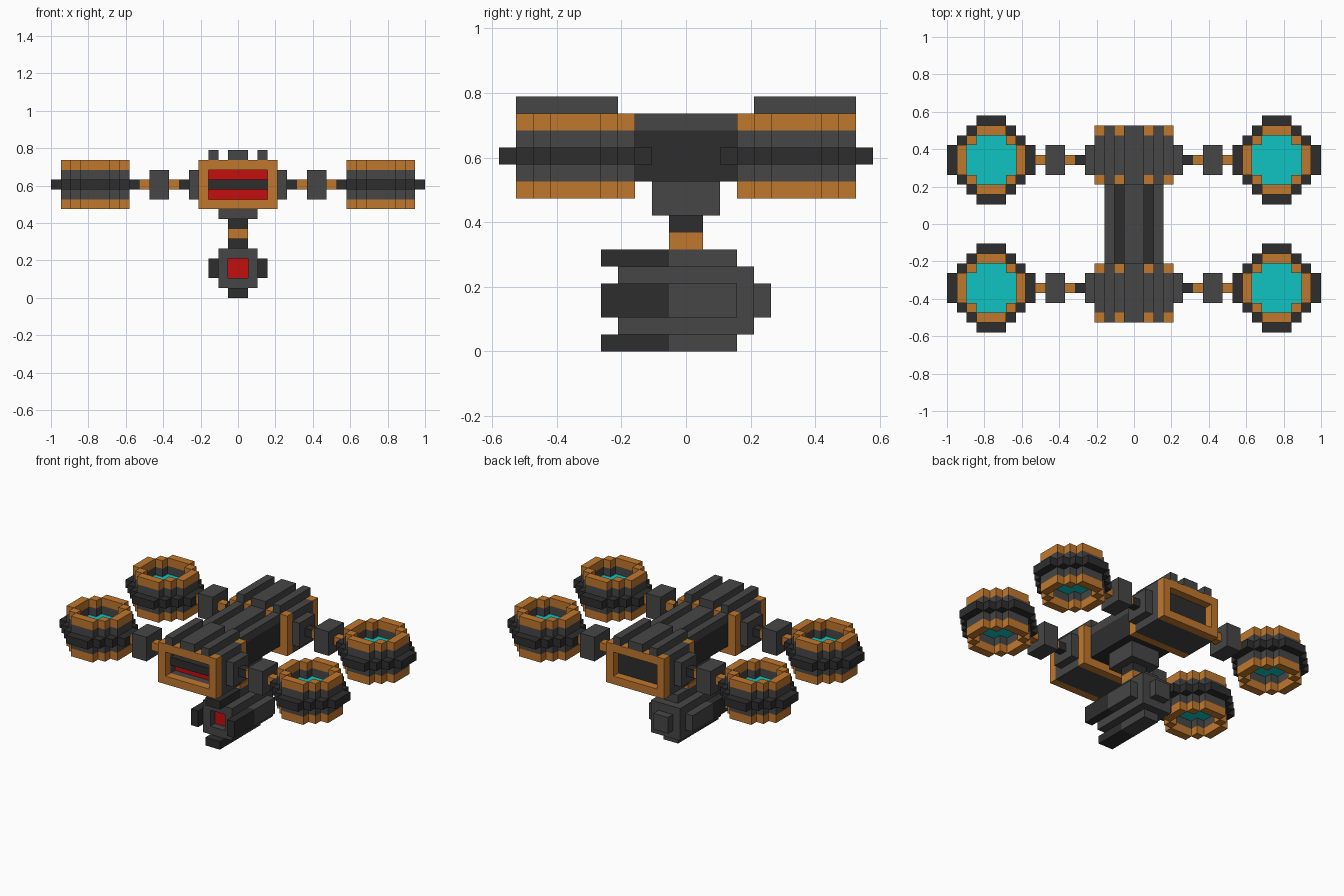
import bpy, bmesh

U = 2 / 38  # one block unit

if "Cube" in bpy.data.objects:
    bpy.data.objects.remove(bpy.data.objects["Cube"], do_unlink=True)


def make_mat(name, rgb):
    m = bpy.data.materials.new(name)
    m.use_nodes = True
    m.diffuse_color = (*rgb, 1)
    m.node_tree.nodes["Principled BSDF"].inputs["Base Color"].default_value = (*rgb, 1)
    return m


GRAY = make_mat("gray metal", (0.061, 0.061, 0.061))
DARK = make_mat("dark metal", (0.027, 0.027, 0.027))
ORANGE = make_mat("orange trim", (0.53, 0.187, 0.027))
RED = make_mat("red light", (0.54, 0.0045, 0.0045))
CYAN = make_mat("cyan glow", (0.005, 0.54, 0.54))


def finish(bm, name, mat):
    bmesh.ops.recalc_face_normals(bm, faces=bm.faces)
    me = bpy.data.meshes.new(name)
    bm.to_mesh(me)
    bm.free()
    me.materials.append(mat)
    ob = bpy.data.objects.new(name, me)
    bpy.context.collection.objects.link(ob)
    return ob


def boxes(name, mat, *spans):
    """One object from boxes given as (x0, x1, y0, y1, z0, z1) in block units."""
    bm = bmesh.new()
    for x0, x1, y0, y1, z0, z1 in spans:
        vs = bmesh.ops.create_cube(bm, size=1)["verts"]
        for v in vs:
            v.co = [U * ((a + b) / 2 + c * abs(b - a))
                    for (a, b), c in zip(((x0, x1), (y0, y1), (z0, z1)), v.co)]
    return finish(bm, name, mat)


def frame(name, mat, y0, y1):
    """Rectangular frame, 8 x 5 outside and 6 x 3 inside."""
    boxes(name, mat, (-4, 4, y0, y1, 13, 14), (-4, 4, y0, y1, 9, 10),
          (-4, -3, y0, y1, 10, 13), (3, 4, y0, y1, 10, 13))


def disc(r, cut):
    """Cells of a stepped round disc."""
    n = range(-r, r + 1)
    return {(i, j) for i in n for j in n if abs(i) + abs(j) <= cut}


def slab(name, mat, cells, cx, cy, z0, z1):
    """Extrude a set of cells between two heights."""
    bm = bmesh.new()
    grid = {}

    def vert(i, j):
        if (i, j) not in grid:
            grid[i, j] = bm.verts.new((U * (cx + i - .5), U * (cy + j - .5), U * z0))
        return grid[i, j]

    for i, j in sorted(cells):
        bm.faces.new([vert(i, j), vert(i + 1, j), vert(i + 1, j + 1), vert(i, j + 1)])
    top = bmesh.ops.extrude_face_region(bm, geom=bm.faces[:], use_keep_orig=True)["geom"]
    for v in top:
        if isinstance(v, bmesh.types.BMVert):
            v.co.z = U * z1
    finish(bm, name, mat)


# Central fuselage with raised strips
boxes("fuselage", DARK, (-3, 3, -5, 5, 10, 13))
STRIPS = ((-3, -2), (-1, 1), (2, 3))
boxes("fuselage_strips", GRAY, *[(a, b, -4, 4, 13, 14) for a, b in STRIPS])

# End blocks with orange frames and roof ridges
for side, s in (("front", -1), ("back", 1)):
    frame(side + "_outer_frame", ORANGE, *sorted((s * 9, s * 10)))
    frame(side + "_inner_frame", ORANGE, *sorted((s * 4, s * 5)))
    boxes(side + "_block", GRAY, (-4, 4, *sorted((s * 5, s * 8)), 9, 14))
    frame(side + "_block_rim", GRAY, *sorted((s * 8, s * 9)))
    boxes(side + "_roof_ridges", GRAY,
          *[(a, b, *sorted((s * 4, s * 10)), 14, 15) for a, b in STRIPS])
boxes("back_panel", DARK, (-3, 3, 8, 9, 10, 13))

# Red slots behind a dark bar at the front
boxes("front_lights", RED, (-3, 3, -8.1, -8, 10, 11), (-3, 3, -8.1, -8, 12, 13))
boxes("front_light_bar", DARK, (-3, 3, -9, -8, 11, 12))

# Arms and rotors, one per corner
SMALL, MID, LARGE = disc(2, 3), disc(3, 4), disc(4, 5)
for sx, xn in ((-1, "right"), (1, "left")):
    for sy, yn in ((-1, "front"), (1, "back")):
        tag = yn + "_" + xn + "_"

        def arm(part, mat, *spans):
            boxes(tag + part, mat, *[(*sorted((sx * a, sx * b)),
                                      *sorted((sy * c, sy * d)), e, f)
                                     for a, b, c, d, e, f in spans])

        arm("arm_mount", GRAY, (4, 5, 5, 8, 10, 13))
        arm("arm_root", DARK, (5, 6, 6, 7, 11, 12))
        arm("arm_joints", ORANGE, (6, 7, 6, 7, 11, 12), (9, 10, 6, 7, 11, 12))
        arm("arm_motor", GRAY, (7, 9, 5, 8, 10, 13))

        c = (sx * 14.5, sy * 6.5)
        slab(tag + "rotor_upper_rim", ORANGE, MID - SMALL, *c, 13, 14)
        slab(tag + "rotor_wall", GRAY, MID - SMALL, *c, 10, 13)
        slab(tag + "rotor_lower_rim", ORANGE, MID - SMALL, *c, 9, 10)
        slab(tag + "rotor_band", DARK, LARGE - MID, *c, 11, 12)
        slab(tag + "rotor_glow", CYAN, SMALL, *c, 11, 12)

# Neck carrying the turret
boxes("neck_base", GRAY, (-2, 2, -2, 2, 8, 10))
boxes("neck_upper", DARK, (-1, 1, -1, 1, 7, 8))
boxes("neck_lower", ORANGE, (-1, 1, -1, 1, 6, 7))

# Turret body with a recessed red lens
boxes("turret_body", GRAY, (-2, 2, -3, 4, 1, 5), (-1, 1, 4, 5, 2, 4))
boxes("turret_face", GRAY, (-2, 2, -4, -3, 4, 5), (-2, 2, -4, -3, 1, 2),
      (-2, -1, -4, -3, 2, 4), (1, 2, -4, -3, 2, 4))
boxes("turret_lens", RED, (-1, 1, -3.1, -3, 2, 4))

# Four barrels around the turret with gray housings
BARRELS = ((-1, 1, 0, 1), (-1, 1, 5, 6), (-3, -2, 2, 4), (2, 3, 2, 4))
boxes("barrels", DARK, *[(a, b, -5, -1, c, d) for a, b, c, d in BARRELS])
boxes("barrel_housings", GRAY, *[(a, b, -1, 3, c, d) for a, b, c, d in BARRELS])
